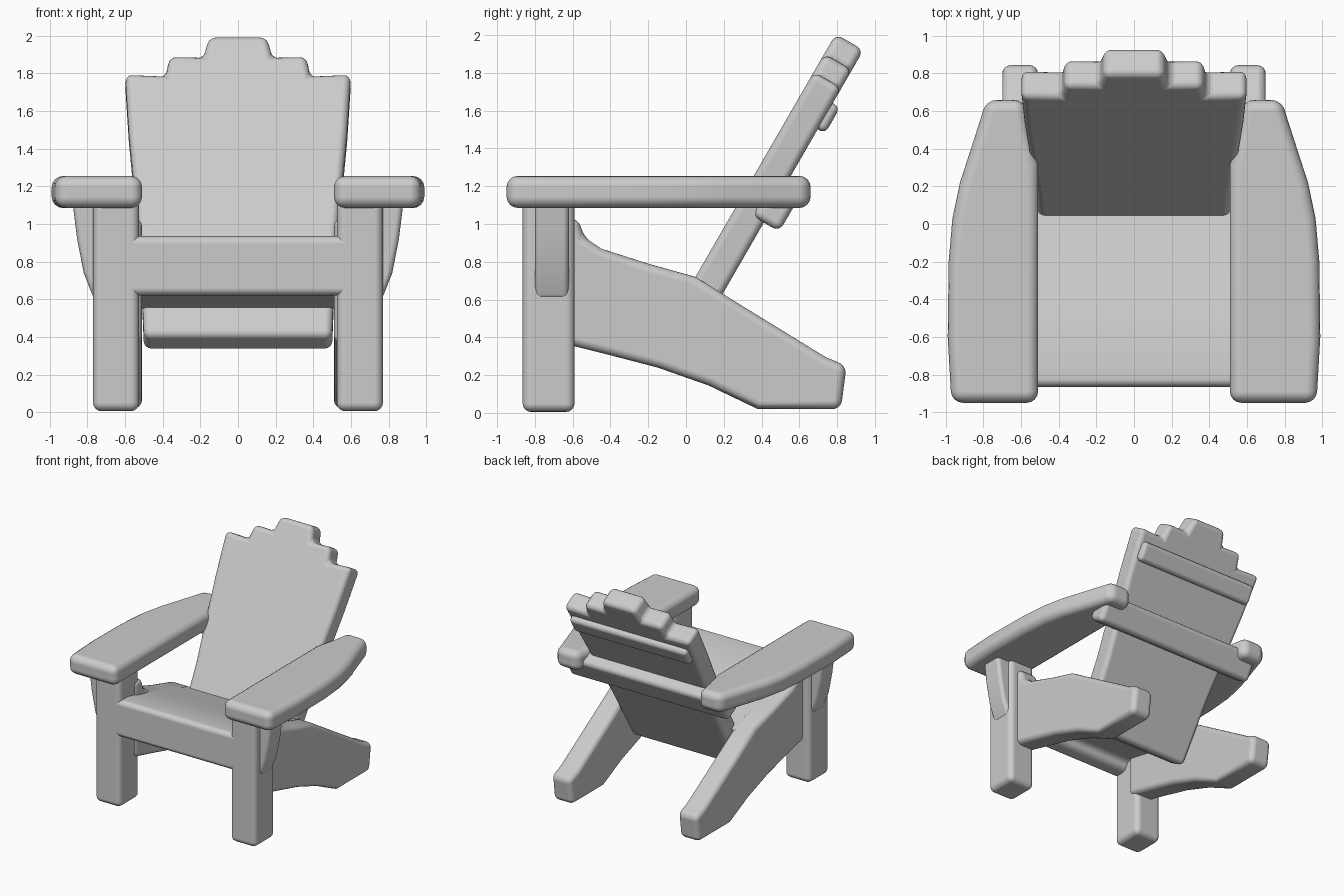
import bpy, bmesh
from mathutils import Matrix

if "Cube" in bpy.data.objects:
    bpy.data.objects.remove(bpy.data.objects["Cube"])


def prism(name, pts, to_world, a, b, bevel=0.04, mirror=False):
    """Extrude a 2D profile from a to b; to_world maps (u, v, depth) to xyz."""
    bm = bmesh.new()
    lo = [bm.verts.new(to_world(u, v, a)) for u, v in pts]
    hi = [bm.verts.new(to_world(u, v, b)) for u, v in pts]
    bm.faces.new(lo)
    bm.faces.new(hi[::-1])
    n = len(pts)
    for i in range(n):
        j = (i + 1) % n
        bm.faces.new((lo[j], lo[i], hi[i], hi[j]))
    bmesh.ops.recalc_face_normals(bm, faces=bm.faces)
    for f in bm.faces:
        f.smooth = True
    me = bpy.data.meshes.new(name)
    bm.to_mesh(me)
    bm.free()
    ob = bpy.data.objects.new(name, me)
    bpy.context.collection.objects.link(ob)
    mod = ob.modifiers.new("Rounded edges", 'BEVEL')
    mod.width = bevel
    mod.segments = 4
    mod.limit_method = 'ANGLE'
    mod.angle_limit = 0.5
    mod.harden_normals = True
    if mirror:
        ob.modifiers.new("Mirror", 'MIRROR')
    return ob


def rect(u0, u1, v0, v1):
    return [(u0, v0), (u1, v0), (u1, v1), (u0, v1)]


def symmetric(half):
    """Complete a right-hand outline (bottom to top) with its mirror image."""
    return half + [(-u, v) for u, v in reversed(half)]


def side(u, v, d):      # profile in y, z
    return (d, u, v)


def front(u, v, d):     # profile in x, z
    return (u, d, v)


def plan(u, v, d):      # profile in x, y
    return (u, v, d)


def reclined(u, v, d):  # profile in x, along the leaning back; depth to the rear
    return (u, 0.05 + 0.5 * v + 0.866 * d, 0.72 + 0.866 * v - 0.5 * d)


# Front legs
prism("front_leg", rect(0.525, 0.77, -0.865, -0.59), plan, 0.005, 1.13, 0.045, True)

# Brackets outside the legs, under the arms
prism("arm_bracket", [(0.70, 1.12), (0.88, 1.12), (0.855, 0.92), (0.82, 0.74),
                      (0.765, 0.60), (0.70, 0.60)], front, -0.80, -0.62, 0.03, True)

# Sloping side rails that become the rear legs
prism("side_rail", [(-0.68, 0.37), (-0.58, 0.35), (-0.40, 0.305), (-0.15, 0.24),
                    (0.12, 0.145), (0.38, 0.02), (0.82, 0.02), (0.85, 0.25),
                    (0.74, 0.295), (0.30, 0.565), (0.05, 0.72), (-0.20, 0.79),
                    (-0.45, 0.87), (-0.54, 0.93), (-0.57, 1.03), (-0.68, 1.03)],
      side, 0.51, 0.70, 0.045, True)

# Seat with front apron
prism("seat", [(-0.865, 0.62), (-0.865, 0.935), (-0.75, 0.935), (-0.45, 0.865),
               (-0.20, 0.785), (0.12, 0.69), (0.03, 0.54), (-0.40, 0.64),
               (-0.70, 0.70), (-0.73, 0.62)], side, -0.62, 0.62, 0.04)

# Arms, tapering toward the rear
prism("arm", [(0.51, -0.95), (0.97, -0.95), (0.99, -0.60), (0.985, -0.20),
              (0.965, 0.03), (0.925, 0.22), (0.86, 0.42), (0.815, 0.56),
              (0.785, 0.66), (0.58, 0.66), (0.55, 0.48), (0.51, 0.32)],
      plan, 1.085, 1.255, 0.06, True)

# Backrest with stepped crown
prism("backrest", symmetric([(0.50, -0.36), (0.52, 0.20), (0.555, 0.60), (0.58, 0.90),
                             (0.60, 1.255), (0.385, 1.245), (0.365, 1.365),
                             (0.185, 1.36), (0.155, 1.485)]),
      reclined, 0.0, 0.17, 0.04)

# Cross bars behind the backrest
prism("lower_cross_bar", rect(-0.76, 0.76, 0.43, 0.66), reclined, 0.10, 0.265, 0.04)
prism("upper_cross_bar", rect(-0.56, 0.56, 1.00, 1.16), reclined, 0.11, 0.215, 0.035)
